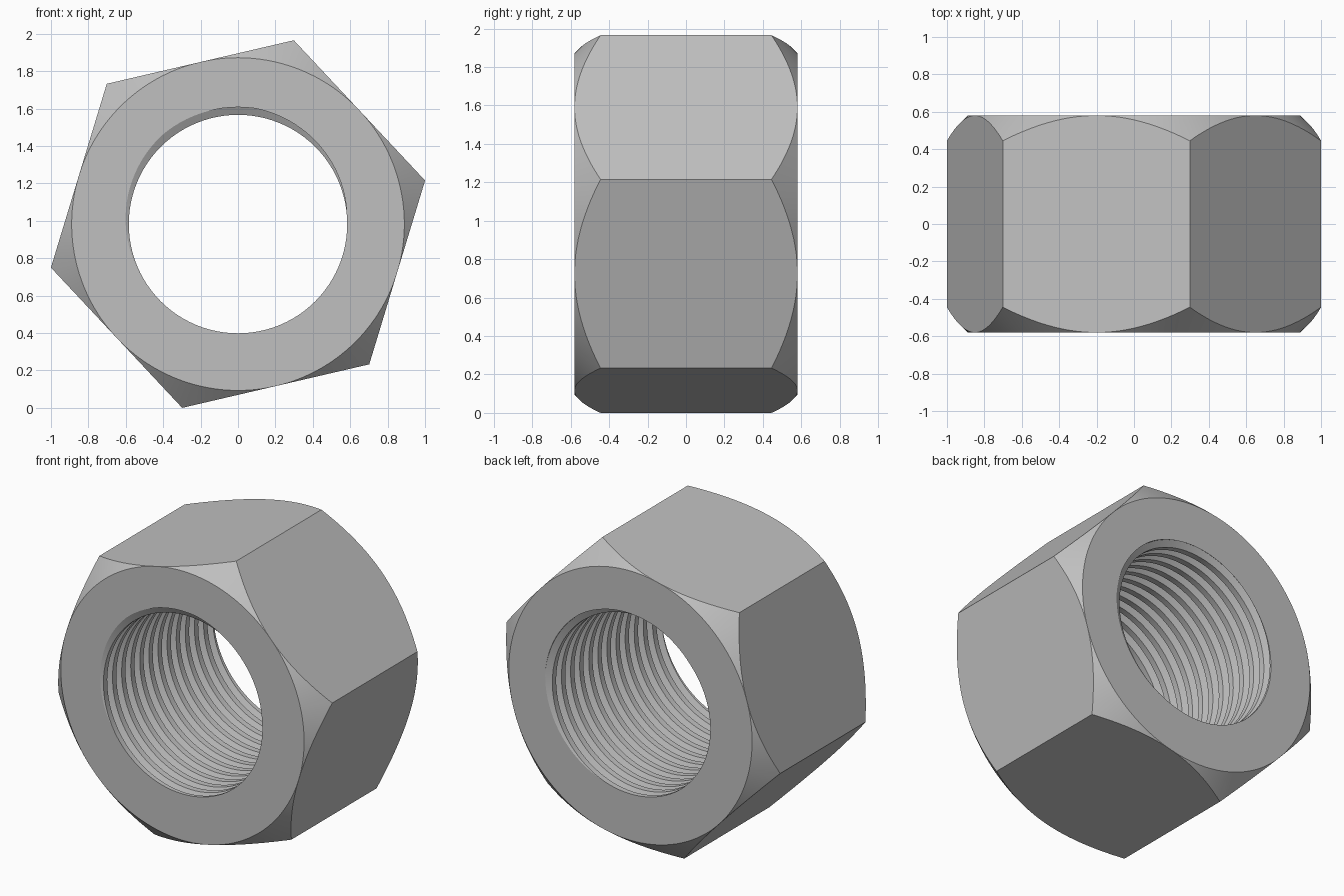
import bpy, bmesh, math
from mathutils import Matrix

HALF = 0.58            # half the nut's depth along y
CORNER = 1.027         # hexagon corner radius
FLAT = CORNER * math.cos(math.pi / 6)
TILT = math.radians(13.1)
CREST, ROOT, PITCH = 0.584, 0.625, 0.095
SEG = 96

default = bpy.data.objects.get("Cube")
if default:
    bpy.data.objects.remove(default)


def make_object(name, bm):
    bmesh.ops.recalc_face_normals(bm, faces=bm.faces)
    mesh = bpy.data.meshes.new(name)
    bm.to_mesh(mesh)
    bm.free()
    obj = bpy.data.objects.new(name, mesh)
    bpy.context.collection.objects.link(obj)
    return obj


def apply_boolean(target, cutter, operation):
    mod = target.modifiers.new(operation.title(), "BOOLEAN")
    mod.operation, mod.solver, mod.object = operation, "EXACT", cutter
    bpy.context.view_layer.objects.active = target
    bpy.ops.object.modifier_apply(modifier=mod.name)
    bpy.data.objects.remove(cutter)


def hex_prism():
    bm = bmesh.new()
    bmesh.ops.create_cone(bm, cap_ends=True, segments=6, radius1=CORNER,
                          radius2=CORNER, depth=1.6)
    # put one corner on +x, then tilt the hexagon about the y axis
    corner = bm.verts[:][0].co
    spin = Matrix.Rotation(-math.atan2(corner.y, corner.x) - TILT, 4, "Z")
    bm.transform(Matrix.Rotation(math.pi / 2, 4, "X")
                 @ Matrix.Rotation(2 * TILT, 4, "Z") @ spin)
    return make_object("hex_nut", bm)


def chamfer_solid():
    # turned solid whose conical ends bevel the hexagon's corners
    bm = bmesh.new()
    profile = [(FLAT, -HALF), (1.2, -0.275), (1.2, 0.275), (FLAT, HALF)]
    count = 144
    rings = []
    for r, y in profile:
        angles = [2 * math.pi * i / count for i in range(count)]
        rings.append([bm.verts.new((r * math.cos(a), y, r * math.sin(a)))
                      for a in angles])
    for a, b in zip(rings, rings[1:]):
        for i in range(count):
            j = (i + 1) % count
            bm.faces.new((a[i], a[j], b[j], b[i]))
    bm.faces.new(rings[0])
    bm.faces.new(rings[-1])
    return make_object("chamfer_cutter", bm)


def thread_solid():
    # continuous helical strip, each turn joined to the one before it
    bm = bmesh.new()
    profile = [(0, CREST), (0.21, ROOT), (0.35, ROOT), (0.58, CREST)]
    start = math.radians(5)
    rows = []
    for s in range(19 * SEG + 1):
        a = 2 * math.pi * s / SEG
        turn = 15 - (a - start) / (2 * math.pi)
        rows.append([bm.verts.new((r * math.cos(a), -HALF + PITCH * (turn + f),
                                   r * math.sin(a))) for f, r in profile])
    for s in range(len(rows) - 1):
        a, b = rows[s], rows[s + 1]
        for j in range(3):
            bm.faces.new((a[j], b[j], b[j + 1], a[j + 1]))
        if s >= SEG:
            c, d = rows[s - SEG], rows[s - SEG + 1]
            bm.faces.new((a[3], b[3], d[0], c[0]))
    # trim square just beyond both ends and cap
    for side in (-1, 1):
        bmesh.ops.bisect_plane(bm, geom=bm.verts[:] + bm.edges[:] + bm.faces[:],
                               plane_co=(0, side * 0.65, 0),
                               plane_no=(0, side, 0), clear_outer=True)
    bmesh.ops.holes_fill(bm, edges=[e for e in bm.edges if e.is_boundary])
    return make_object("thread_cutter", bm)


# Nut body: bevelled hexagon with a threaded bore
nut = hex_prism()
apply_boolean(nut, chamfer_solid(), "INTERSECT")
apply_boolean(nut, thread_solid(), "DIFFERENCE")
nut.location.z = CORNER * math.cos(math.radians(30) - TILT)

# Steel colour
steel = bpy.data.materials.new("steel grey")
steel.use_nodes = True
colour = (0.53, 0.53, 0.53, 1)
steel.diffuse_color = colour
steel.node_tree.nodes["Principled BSDF"].inputs["Base Color"].default_value = colour
nut.data.materials.clear()
nut.data.materials.append(steel)

# Smooth the turned surfaces, keep flats and thread edges crisp
bpy.ops.object.select_all(action="DESELECT")
nut.select_set(True)
bpy.context.view_layer.objects.active = nut
bpy.ops.object.shade_smooth_by_angle(angle=math.radians(25))
